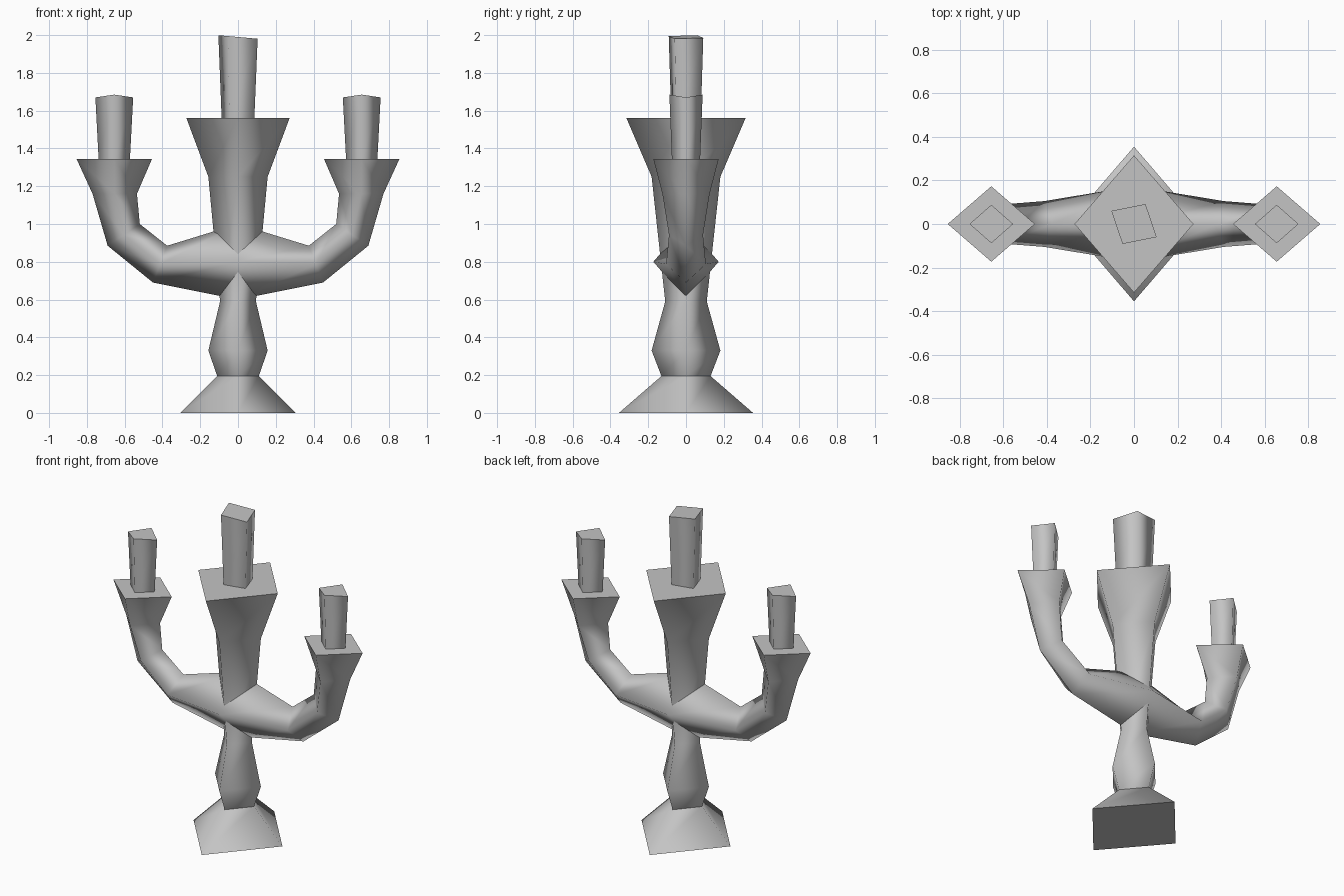
import bpy
import bmesh
from math import cos, sin, pi
from mathutils import Vector

cube = bpy.data.objects.get("Cube")
if cube:
    bpy.data.objects.remove(cube, do_unlink=True)

metal = bpy.data.materials.new("plain grey")
metal.use_nodes = True
GREY = (0.55, 0.55, 0.55, 1)
metal.diffuse_color = GREY
metal.node_tree.nodes["Principled BSDF"].inputs["Base Color"].default_value = GREY


def diamond(centre, a, b):
    """Four-cornered ring around centre, with half-diagonal vectors a and b."""
    c, a, b = Vector(centre), Vector(a), Vector(b)
    return [c + a, c + b, c - a, c - b]


def loft(name, rings, cap_start=True, cap_end=True):
    """Skin the rings with smooth sides and sharp-edged flat caps."""
    bm = bmesh.new()
    loops = [[bm.verts.new(p) for p in ring] for ring in rings]
    for lower, upper in zip(loops, loops[1:]):
        for i in range(4):
            j = (i + 1) % 4
            bm.faces.new((lower[i], lower[j], upper[j], upper[i])).smooth = True
    for wanted, loop in ((cap_start, loops[0][::-1]), (cap_end, loops[-1])):
        if wanted:
            cap = bm.faces.new(loop)
            for edge in cap.edges:
                edge.smooth = False
    bmesh.ops.recalc_face_normals(bm, faces=bm.faces)
    mesh = bpy.data.meshes.new(name)
    bm.to_mesh(mesh)
    bm.free()
    mesh.materials.append(metal)
    obj = bpy.data.objects.new(name, mesh)
    bpy.context.collection.objects.link(obj)
    return obj


def upright(profile):
    """Diamond rings from (half width, half depth, height) rows."""
    return [diamond((0, 0, z), (w, 0, 0), (0, d, 0)) for w, d, z in profile]


# Foot and central column
loft("foot", upright([(0.305, 0.355, 0), (0.11, 0.13, 0.195)]), cap_end=False)
loft("column", upright([
    (0.11, 0.13, 0.195), (0.157, 0.182, 0.33), (0.095, 0.11, 0.59),
    (0.157, 0.182, 1.25), (0.273, 0.315, 1.56)]), cap_start=False)

# Curved arms: (inner x, inner z, outer x, outer z, half depth) from middle to cup
ARM = [(0, 1.0, 0, 0.6, 0.173), (0.375, 0.885, 0.45, 0.69, 0.105),
       (0.52, 1.0, 0.69, 0.885, 0.09), (0.535, 1.16, 0.77, 1.16, 0.125),
       (0.455, 1.345, 0.855, 1.345, 0.173)]


def arm_ring(section, side):
    xi, zi, xo, zo, depth = section
    inner, outer = Vector((side * xi, 0, zi)), Vector((side * xo, 0, zo))
    return diamond((inner + outer) / 2, (inner - outer) / 2, (0, depth, 0))


loft("arms", [arm_ring(s, -1) for s in reversed(ARM)] + [arm_ring(s, 1) for s in ARM[1:]])


def candle(name, x, z, height, low, high, turn, tilt, crown):
    """Tapered candle with a slanted (tilt) or ridged (crown) top."""
    a = Vector((cos(turn), sin(turn), 0))
    b = Vector((-sin(turn), cos(turn), 0))
    bottom = diamond((x, 0, z), a * low, b * low * 0.9)
    top = diamond((x, 0, z + height), a * high, b * high * 0.88)
    for i, p in enumerate(top):
        p.z += tilt * (p.x - x) + (crown if i % 2 else 0)
    loft(name, [bottom, top])


# Candles
candle("middle_candle", 0, 1.56, 0.43, 0.1, 0.12, -pi / 6, -0.09, 0)
candle("left_candle", 0.655, 1.345, 0.325, 0.083, 0.1, 0, 0, 0.015)
candle("right_candle", -0.655, 1.345, 0.325, 0.083, 0.1, 0, 0, 0.015)
